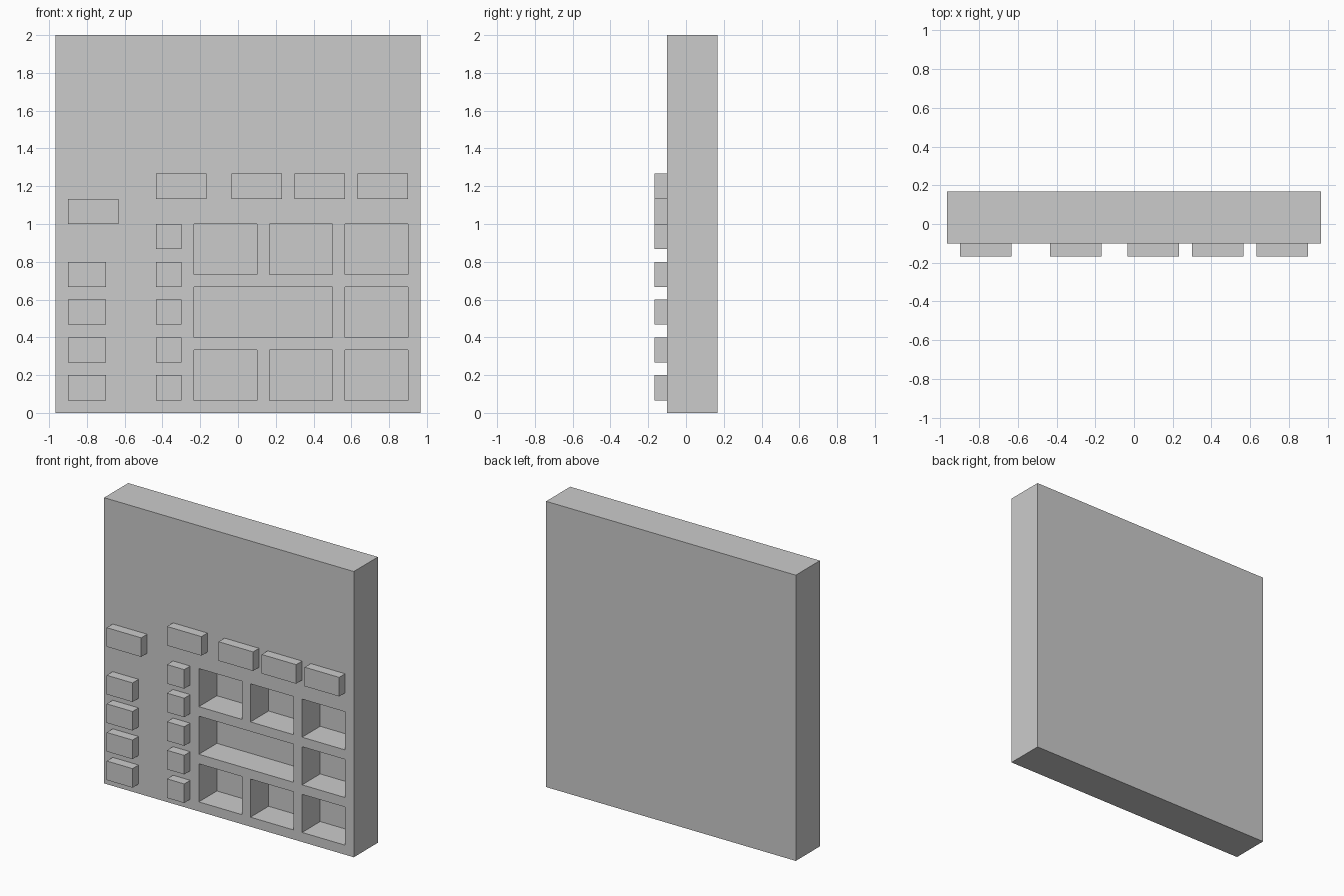
import bpy
import bmesh
from mathutils import Matrix, Vector

if "Cube" in bpy.data.objects:
    bpy.data.objects.remove(bpy.data.objects["Cube"])

U = 1 / 15            # everything sits on a grid of this size
FRONT = -1.5          # panel front face, in grid units
BACK = 2.5


def boxes(name, rects, y0, y1):
    """One object of boxes; each rect is (x0, x1, z0, z1) in grid units."""
    bm = bmesh.new()
    for x0, x1, z0, z1 in rects:
        size = Vector((x1 - x0, y1 - y0, z1 - z0)) * U
        centre = Vector((x0 + x1, y0 + y1, z0 + z1)) * U / 2
        bmesh.ops.create_cube(bm, size=1, matrix=Matrix.Translation(centre) @ Matrix.Diagonal(size.to_4d()))
    mesh = bpy.data.meshes.new(name)
    bm.to_mesh(mesh)
    bm.free()
    obj = bpy.data.objects.new(name, mesh)
    bpy.context.collection.objects.link(obj)
    return obj


# Main slab
panel = boxes("panel", [(-14.5, 14.5, 0, 30)], FRONT, BACK)

# Recessed pockets: three columns by three rows, the middle row has one double-width pocket
pockets = [(x, x + 5, z, z + 4) for z in (1, 11) for x in (-3.5, 2.5, 8.5)]
pockets += [(-3.5, 7.5, 6, 10), (8.5, 13.5, 6, 10)]
cutter = boxes("pocket_cutter", pockets, FRONT - 1, FRONT + 3)
cutter.hide_render = True
cutter.display_type = 'WIRE'
cut = panel.modifiers.new("pockets", 'BOOLEAN')
cut.operation = 'DIFFERENCE'
cut.solver = 'EXACT'
cut.object = cutter

# Apply the cut and drop the cutter
bpy.context.view_layer.objects.active = panel
bpy.ops.object.modifier_apply(modifier=cut.name)
bpy.data.objects.remove(cutter)

# Raised blocks on the front face
def raised(name, x, z, width):
    boxes(name, [(x, x + width, z, z + 2)], FRONT - 1, FRONT)


for i in range(4):
    raised(f"left_block_{i + 1}", -13.5, 1 + 3 * i, 3)
for i in range(5):
    raised(f"small_block_{i + 1}", -6.5, 1 + 3 * i, 2)
raised("left_heading_block", -13.5, 15, 4)
for i, x in enumerate((-6.5, -0.5, 4.5, 9.5)):
    raised(f"heading_block_{i + 1}", x, 17, 4)
